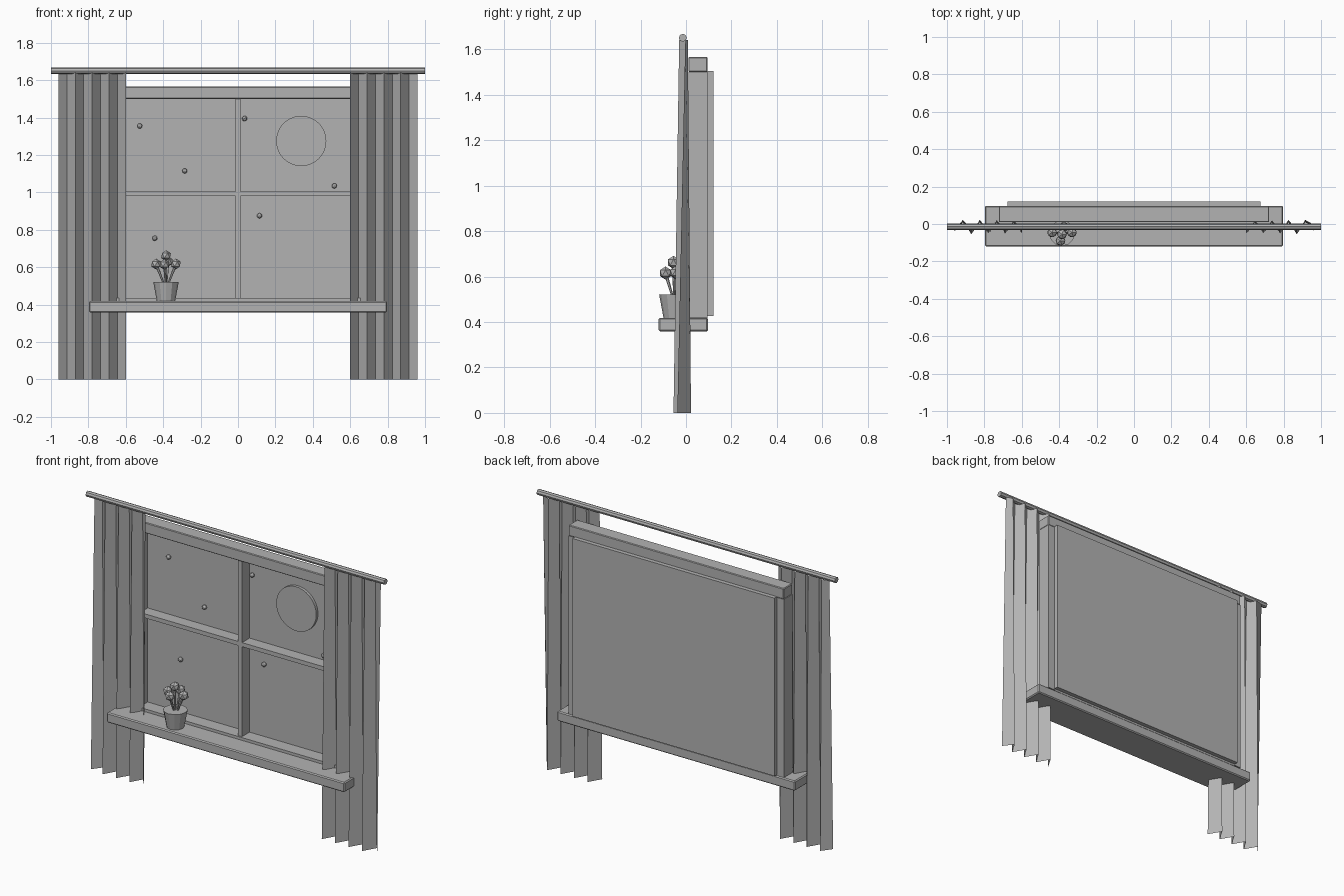
import bpy, bmesh
from math import pi
from mathutils import Vector

cube = bpy.data.objects.get("Cube")
if cube:
    bpy.data.objects.remove(cube, do_unlink=True)

grey = bpy.data.materials.new("plain_grey")
grey.use_nodes = True
COLOUR = (0.45, 0.45, 0.45, 1)
grey.diffuse_color = COLOUR
grey.node_tree.nodes["Principled BSDF"].inputs["Base Color"].default_value = COLOUR


def finish(name, bm):
    mesh = bpy.data.meshes.new(name)
    bm.to_mesh(mesh)
    bm.free()
    mesh.materials.append(grey)
    ob = bpy.data.objects.new(name, mesh)
    bpy.context.collection.objects.link(ob)
    return ob


def box(name, x, y, z, bevel=0.0):
    """Box from (low, high) pairs on each axis."""
    bm = bmesh.new()
    bmesh.ops.create_cube(bm, size=1)
    for v in bm.verts:
        v.co = [(a + b) / 2 + c * (b - a) for (a, b), c in zip((x, y, z), v.co)]
    if bevel:
        bmesh.ops.bevel(bm, geom=bm.edges[:], offset=bevel, segments=1, affect='EDGES')
    return finish(name, bm)


def rod(name, start, end, r1, r2, sides):
    """Straight capped rod or cone between two points."""
    start, end = Vector(start), Vector(end)
    axis = end - start
    bm = bmesh.new()
    bmesh.ops.create_cone(bm, cap_ends=True, segments=sides, radius1=r1, radius2=r2, depth=axis.length)
    ob = finish(name, bm)
    ob.rotation_mode = 'QUATERNION'
    ob.rotation_quaternion = axis.to_track_quat('Z', 'Y')
    ob.location = (start + end) / 2
    return ob


def ball(name, centre, radius, level=1):
    bm = bmesh.new()
    bmesh.ops.create_icosphere(bm, subdivisions=level, radius=radius)
    ob = finish(name, bm)
    ob.location = centre
    return ob


# Window frame, crossbars and backing
FRAME_Y = (0.01, 0.095)
for side, s in (("left", 1), ("right", -1)):
    box(side + "_frame_post", sorted((s * 0.67, s * 0.722)), FRAME_Y, (0.42, 1.5))
box("frame_top", (-0.722, 0.722), FRAME_Y, (1.5, 1.565), 0.004)
box("frame_bottom", (-0.67, 0.67), FRAME_Y, (0.415, 0.435))
box("vertical_bar", (-0.013, 0.013), (0.02, 0.092), (0.435, 1.5))
box("horizontal_bar", (-0.67, 0.67), (0.02, 0.092), (0.98, 1.005))
box("night_sky_panel", (-0.677, 0.677), (0.092, 0.12), (0.427, 1.505))
box("window_sill", (-0.797, 0.797), (-0.12, 0.097), (0.358, 0.418), 0.006)

# Moon and stars on the sky panel
rod("moon", (0.338, 0.094, 1.275), (0.338, 0.075, 1.275), 0.134, 0.134, 48)
stars = [(-0.525, 1.355), (-0.285, 1.115), (0.035, 1.395),
         (0.515, 1.035), (0.115, 0.875), (-0.445, 0.755)]
for i, (x, z) in enumerate(stars):
    ball("star_%d" % (i + 1), (x, 0.085, z), 0.014, 2)

# Curtain rod
rod("curtain_rod", (-1, -0.014, 1.65), (1, -0.014, 1.65), 0.0175, 0.0175, 8)

# Pleated curtains, with folds that deepen towards the hem
for side, s in (("left", 1), ("right", -1)):
    bm = bmesh.new()
    columns = []
    for i in range(9):
        x = s * (0.6 + 0.045 * i)
        if i == 8:
            low, high = -0.038, -0.003
        elif i % 2:
            low, high = 0.022, 0.008
        else:
            low, high = -0.055, -0.03
        columns.append((bm.verts.new((x, low, 0)), bm.verts.new((x, high, 1.64))))
    for a, b in zip(columns, columns[1:]):
        quad = (a[0], b[0], b[1], a[1])
        bm.faces.new(quad if s > 0 else quad[::-1])
    finish(side + "_curtain", bm)

# Flower pot with five blooms
PX, PY = -0.385, -0.05
rod("flower_pot", (PX, PY, 0.418), (PX, PY, 0.52), 0.049, 0.068, 12)
blooms = [(0, -0.005, 0.662), (-0.053, 0.005, 0.617), (0.053, 0.005, 0.617),
          (-0.008, -0.04, 0.615), (0.01, 0.035, 0.63)]
for i, (dx, dy, z) in enumerate(blooms):
    top = (PX + dx, PY + dy, z)
    rod("stem_%d" % (i + 1), (PX + dx * 0.25, PY + dy * 0.25, 0.515), top, 0.005, 0.008, 6)
    ball("bloom_%d" % (i + 1), top, 0.029)
